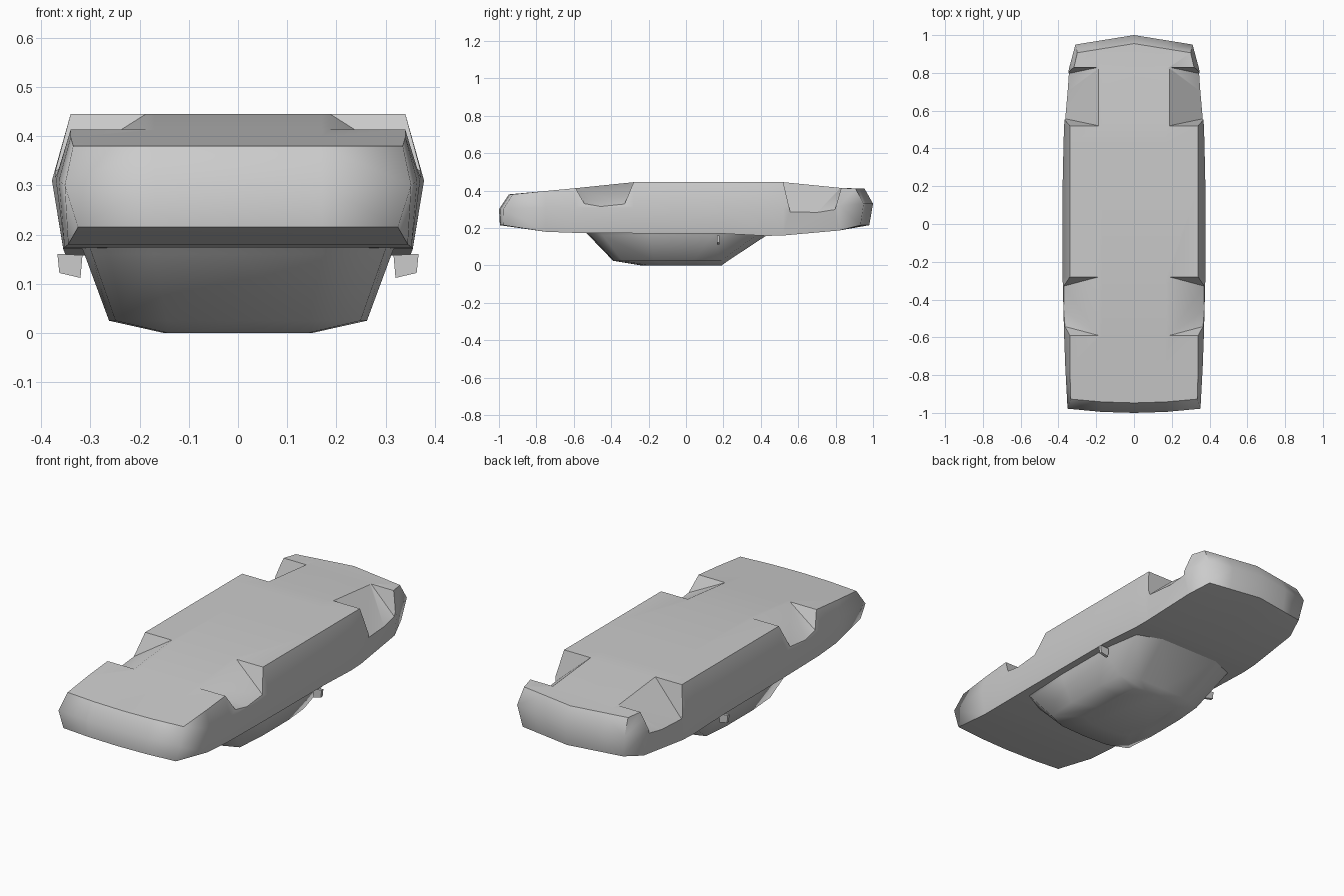
import bpy, bmesh, math

old = bpy.data.objects.get("Cube")
if old:
    bpy.data.objects.remove(old)

grey = bpy.data.materials.new("plain_grey")
grey.use_nodes = True
tone = (0.6, 0.6, 0.6, 1)
grey.diffuse_color = tone
grey.node_tree.nodes["Principled BSDF"].inputs["Base Color"].default_value = tone


def make(name, bm):
    """Mirror a left half across x = 0 and turn it into an object."""
    copy = bmesh.ops.duplicate(bm, geom=bm.verts[:] + bm.edges[:] + bm.faces[:])["geom"]
    for item in copy:
        if isinstance(item, bmesh.types.BMVert):
            item.co.x *= -1
    bmesh.ops.remove_doubles(bm, verts=bm.verts[:], dist=0.0005)
    bmesh.ops.recalc_face_normals(bm, faces=bm.faces[:])
    mesh = bpy.data.meshes.new(name)
    bm.to_mesh(mesh)
    bm.free()
    mesh.materials.append(grey)
    obj = bpy.data.objects.new(name, mesh)
    bpy.context.collection.objects.link(obj)
    return obj


def activate(obj):
    bpy.ops.object.select_all(action='DESELECT')
    obj.select_set(True)
    bpy.context.view_layer.objects.active = obj


def smooth(obj, degrees):
    activate(obj)
    bpy.ops.object.shade_smooth_by_angle(angle=math.radians(degrees))


def bridge(bm, a, b):
    for i in range(len(a) - 1):
        bm.faces.new((a[i], a[i + 1], b[i + 1], b[i]))


# Lower body: stations of y, then top z/x, widest z/x, bottom z/x
stations = [
    (-1.0, .38, .335, .30, .352, .215, .325),
    (-.75, .398, .34, .31, .364, .18, .345),
    (-.59, .413, .34, .31, .37, .174, .352),
    (-.28, .445, .34, .31, .378, .172, .355),
    (.2, .445, .34, .31, .378, .17, .355),
    (.43, .445, .34, .31, .373, .158, .35),
    (.52, .445, .34, .31, .37, .16, .348),
    (.82, .415, .32, .32, .345, .187, .33),
    (1.0, .41, .30, .33, .31, .215, .29),
]
INNER = .17
bm = bmesh.new()
rings = []
for y, zt, xt, zm, xm, zb, xb in stations:
    shift = dict(top=0, mid=0, low=0)
    curve = lambda x: 0
    if y == -1:
        shift = dict(top=.053, mid=0, low=.005)
        curve = lambda x: .022 * (x / .35) ** 2
    elif y == 1:
        shift = dict(top=-.045, mid=0, low=-.02)
        curve = lambda x: -.05 * x / .31

    def point(x, z, row):
        return bm.verts.new((x, y + shift[row] + curve(x), z))

    ring = [point(x, zt, "top") for x in (0, INNER, xt)]
    ring.append(point(xm, zm, "mid"))
    ring += [point(x, zb, "low") for x in (xb, INNER, 0)]
    rings.append(ring)
    # Bowed bumper faces close both ends
    if abs(y) == 1:
        middle = [point(x, zm, "mid") for x in (0, INNER)] + [ring[3]]
        bridge(bm, ring[:3], middle)
        bridge(bm, middle, ring[:3:-1])
for a, b in zip(rings, rings[1:]):
    bridge(bm, a, b)
body = make("lower_body", bm)

# Wheel arches: sloping wedges cut out of the body
bm = bmesh.new()
arches = [(-.59, .413, -.54, -.28, .445, -.33, .325),
          (.83, .415, .79, .52, .445, .56, .275)]
for y0, z0, low0, y1, z1, low1, floor in arches:
    corners = []
    for y, z, low in ((y0, z0, low0), (y1, z1, low1)):
        for x, height in ((.187, z), (.5, z + (floor - z) * 1.65),
                          (.187, .6), (.5, .6)):
            lean = (z - height) / (z - floor)
            corners.append(bm.verts.new((x, y + (low - y) * lean, height)))
    bmesh.ops.convex_hull(bm, input=corners)
cutter = make("arch_cutter", bm)
cutter.hide_render = True
cut = body.modifiers.new("arches", 'BOOLEAN')
cut.operation = 'DIFFERENCE'
cut.solver = 'EXACT'
cut.object = cutter
activate(body)
bpy.ops.object.modifier_apply(modifier=cut.name)
bpy.data.objects.remove(cutter)
smooth(body, 40)

# Round off the upright bumper corners
for edge in body.data.edges:
    a, b = (body.data.vertices[i].co for i in edge.vertices)
    if abs(a.y) > .92 and abs(b.y) > .92 and abs(a.z - b.z) > .04:
        edge.use_edge_sharp = False

# Cabin: stacked rings of z, end y values and half width
bm = bmesh.new()
rings = []
for z, start, end, wide in ((.18, -.54, .47, .32), (.16, -.52, .43, .312),
                            (.025, -.39, .225, .262), (0, -.24, .19, .15)):
    length = end - start
    plan = ((0, 0), (.55, .01), (.95, .08), (1, .35), (1, .7), (.95, .94), (.55, 1), (0, 1))
    rings.append([bm.verts.new((wide * u, start + length * v, z)) for u, v in plan])
for a, b in zip(rings, rings[1:]):
    bridge(bm, a, b)
bm.faces.new(rings[-1])
bm.faces.new(rings[0][::-1])
cabin = make("cabin", bm)
smooth(cabin, 70)

# Door mirrors: small tapered blocks
bm = bmesh.new()
outline = ((.316, .158), (.367, .161), (.363, .122), (.32, .112))
face = bm.faces.new([bm.verts.new((x, .165, z)) for x, z in outline])
grown = bmesh.ops.extrude_face_region(bm, geom=[face])["geom"]
for item in grown:
    if isinstance(item, bmesh.types.BMVert):
        item.co.y += .015
make("door_mirrors", bm)
